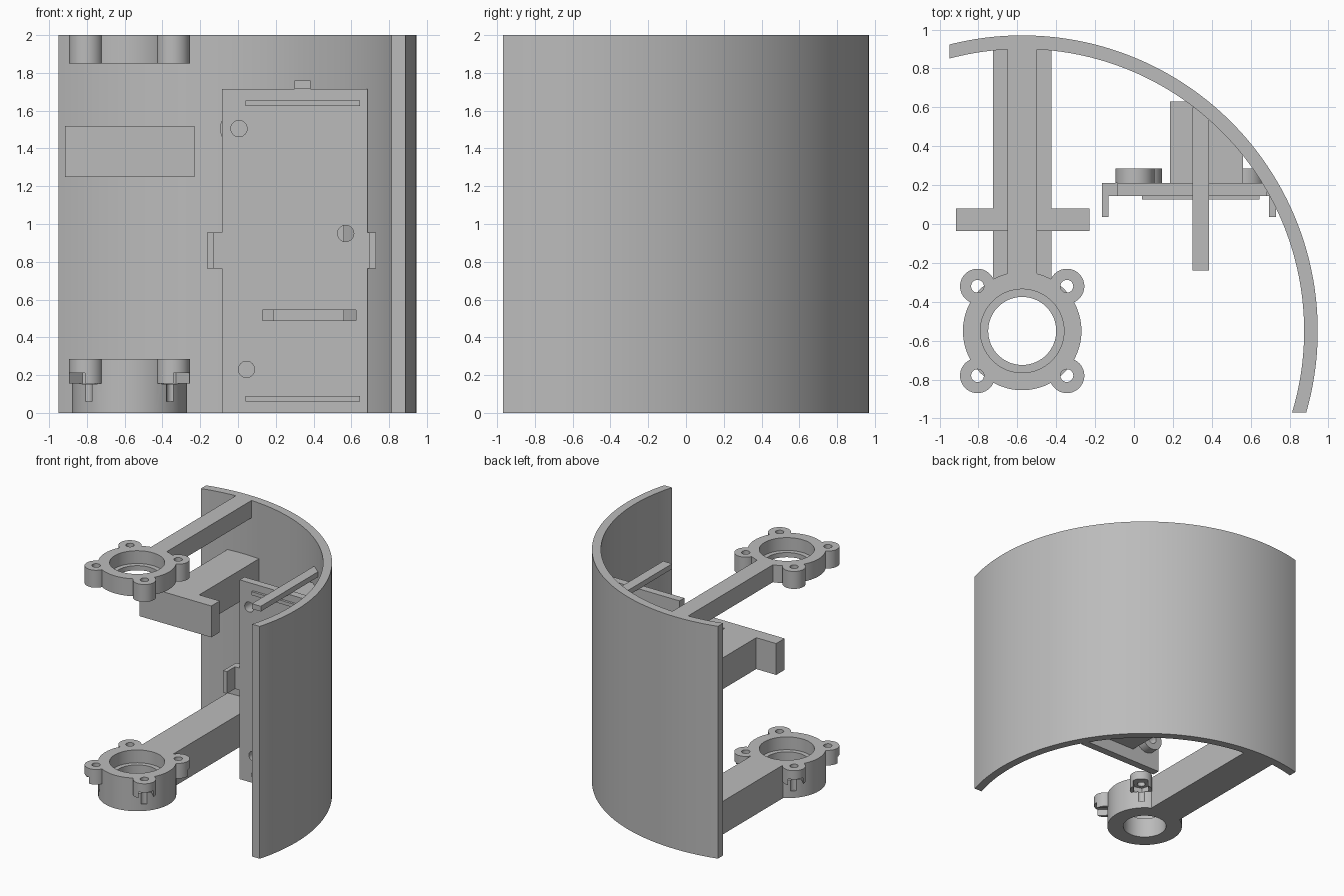
import bpy, bmesh, math

if "Cube" in bpy.data.objects:
    bpy.data.objects.remove(bpy.data.objects["Cube"], do_unlink=True)

grey = bpy.data.materials.new("matte grey")
grey.use_nodes = True
grey.diffuse_color = (0.5, 0.5, 0.5, 1)
grey.node_tree.nodes["Principled BSDF"].inputs["Base Color"].default_value = (0.5, 0.5, 0.5, 1)

CX, CY = -0.575, -0.55          # shared axis of the shell and both mounts
R_OUT, R_IN = 1.52, 1.45


def prism(name, pts, z0, z1):
    """Extrude a flat outline from z0 up to z1."""
    bm = bmesh.new()
    face = bm.faces.new([bm.verts.new((x, y, z0)) for x, y in pts])
    ext = bmesh.ops.extrude_face_region(bm, geom=[face])
    top = [g for g in ext["geom"] if isinstance(g, bmesh.types.BMVert)]
    bmesh.ops.translate(bm, verts=top, vec=(0, 0, z1 - z0))
    bmesh.ops.recalc_face_normals(bm, faces=bm.faces)
    mesh = bpy.data.meshes.new(name)
    bm.to_mesh(mesh)
    bm.free()
    mesh.materials.append(grey)
    obj = bpy.data.objects.new(name, mesh)
    bpy.context.collection.objects.link(obj)
    return obj


def arc(cx, cy, r, a0, a1, n):
    return [(cx + r * math.cos(a0 + (a1 - a0) * i / n),
             cy + r * math.sin(a0 + (a1 - a0) * i / n)) for i in range(n + 1)]


def disc(name, cx, cy, r, z0, z1, n=64):
    return prism(name, arc(cx, cy, r, 0, math.tau, n)[:-1], z0, z1)


def box(name, x0, x1, y0, y1, z0, z1):
    return prism(name, [(x0, y0), (x1, y0), (x1, y1), (x0, y1)], z0, z1)


def rod_y(name, x, z, r, y0, y1):
    """Cylinder lying along y."""
    obj = disc(name, x, -z, r, y0, y1, 40)
    for v in obj.data.vertices:
        a, b, c = v.co
        v.co = (a, c, -b)
    return obj


def combine(obj, tool, operation):
    """Apply a boolean and discard the tool."""
    mod = obj.modifiers.new("bool", "BOOLEAN")
    mod.operation, mod.solver, mod.object = operation, "EXACT", tool
    bpy.ops.object.select_all(action="DESELECT")
    obj.select_set(True)
    bpy.context.view_layer.objects.active = obj
    bpy.ops.object.modifier_apply(modifier=mod.name)
    bpy.data.objects.remove(tool, do_unlink=True)


def smooth(obj):
    bpy.ops.object.select_all(action="DESELECT")
    obj.select_set(True)
    bpy.context.view_layer.objects.active = obj
    bpy.ops.object.shade_smooth_by_angle(angle=math.radians(30))


# Curved shell, trimmed by straight cuts at both ends
def trim(r):
    return math.asin(-0.42 / r), math.acos(-0.375 / r)


o0, o1 = trim(R_OUT)
i0, i1 = trim(R_IN)
shell = prism("curved_shell", arc(CX, CY, R_OUT, o0, o1, 96) + arc(CX, CY, R_IN, i1, i0, 96), 0, 2)
smooth(shell)

# Bearing mounts: ring with four screw lugs, stepped bore, optional nut pockets
DIAGONALS = [math.radians(45 + 90 * k) for k in range(4)]
LUG_R = 0.325


def bearing_mount(name, z_bottom, z_top, nut_pockets):
    ring = disc(name, CX, CY, 0.305, z_bottom, z_top)
    lug_z = z_top - 0.15 if not nut_pockets else z_top - 0.13
    for a in DIAGONALS:
        lx, ly = CX + LUG_R * math.cos(a), CY + LUG_R * math.sin(a)
        combine(ring, disc("lug", lx, ly, 0.09, lug_z, z_top, 40), "UNION")
    combine(ring, disc("bore", CX, CY, 0.175, z_bottom - 0.1, z_top + 0.1), "DIFFERENCE")
    combine(ring, disc("seat", CX, CY, 0.215, z_top - 0.11, z_top + 0.1), "DIFFERENCE")
    for a in DIAGONALS:
        c, s = math.cos(a), math.sin(a)
        lx, ly = CX + LUG_R * c, CY + LUG_R * s
        hole_z = 0.06 if nut_pockets else z_bottom - 0.1
        combine(ring, disc("screw", lx, ly, 0.033, hole_z, z_top + 0.1, 24), "DIFFERENCE")
        if nut_pockets:
            outline = [(0.12, -0.06), (0.12, 0.06), (-0.035, 0.06), (-0.069, 0), (-0.035, -0.06)]
            pts = [(lx + u * c - v * s, ly + u * s + v * c) for u, v in outline]
            combine(ring, prism("pocket", pts, lug_z - 0.001, lug_z + 0.055), "DIFFERENCE")
    smooth(ring)


bearing_mount("lower_bearing_mount", 0, 0.285, True)
bearing_mount("upper_bearing_mount", 1.85, 2, False)

# Arms joining the mounts to the shell
box("lower_arm", CX - 0.15, CX + 0.15, -0.29, 0.92, 0, 0.285)
box("upper_arm", CX - 0.075, CX + 0.075, -0.29, 0.92, 1.85, 2)

# T-shaped middle bracket
box("bracket_plate", -0.915, -0.23, -0.035, 0.08, 1.25, 1.52)
box("bracket_stem", CX - 0.15, CX + 0.15, 0.05, 0.92, 1.25, 1.52)

# Mounting panel with rear bosses, screw holes and a strap slot
panel = box("mounting_panel", -0.085, 0.685, 0.145, 0.21, 0, 1.715)
combine(panel, box("slot", 0.13, 0.625, 0, 0.3, 0.49, 0.545), "DIFFERENCE")
for x, z in [(0.005, 1.505), (0.57, 0.95), (0.045, 0.23)]:
    boss = rod_y("panel_boss", x, z, 0.1, 0.21, 0.285)
    combine(boss, rod_y("hole", x, z, 0.043, 0, 0.4), "DIFFERENCE")
    smooth(boss)
    combine(panel, rod_y("hole", x, z, 0.043, 0, 0.4), "DIFFERENCE")
smooth(panel)

# Rails across the panel front
for name, z in [("lower_rail", 0.06), ("upper_rail", 1.625)]:
    box(name, 0.04, 0.645, 0.125, 0.145, z, z + 0.03)

# Side clips with forward lips
box("right_clip_base", -0.165, -0.085, 0.145, 0.21, 0.765, 0.955)
box("right_clip_lip", -0.165, -0.13, 0.035, 0.145, 0.765, 0.955)
box("left_clip_base", 0.685, 0.73, 0.145, 0.21, 0.765, 0.955)
box("left_clip_lip", 0.695, 0.73, 0.035, 0.145, 0.765, 0.955)

# Bar over the panel top, reaching back to the shell
box("top_bar", 0.3, 0.385, -0.24, 0.6, 1.715, 1.76)

# Support block behind the panel, its back corner following the shell
r = 1.48
a_right = math.acos((0.56 - CX) / r)
a_back = math.asin((0.63 - CY) / r)
support = [(0.185, 0.21), (0.56, 0.21)] + arc(CX, CY, r, a_right, a_back, 12) + [(0.185, 0.63)]
block = prism("support_block", support, 0.11, 1.6)
combine(block, rod_y("hole", 0.57, 0.95, 0.043, 0, 0.285), "DIFFERENCE")
